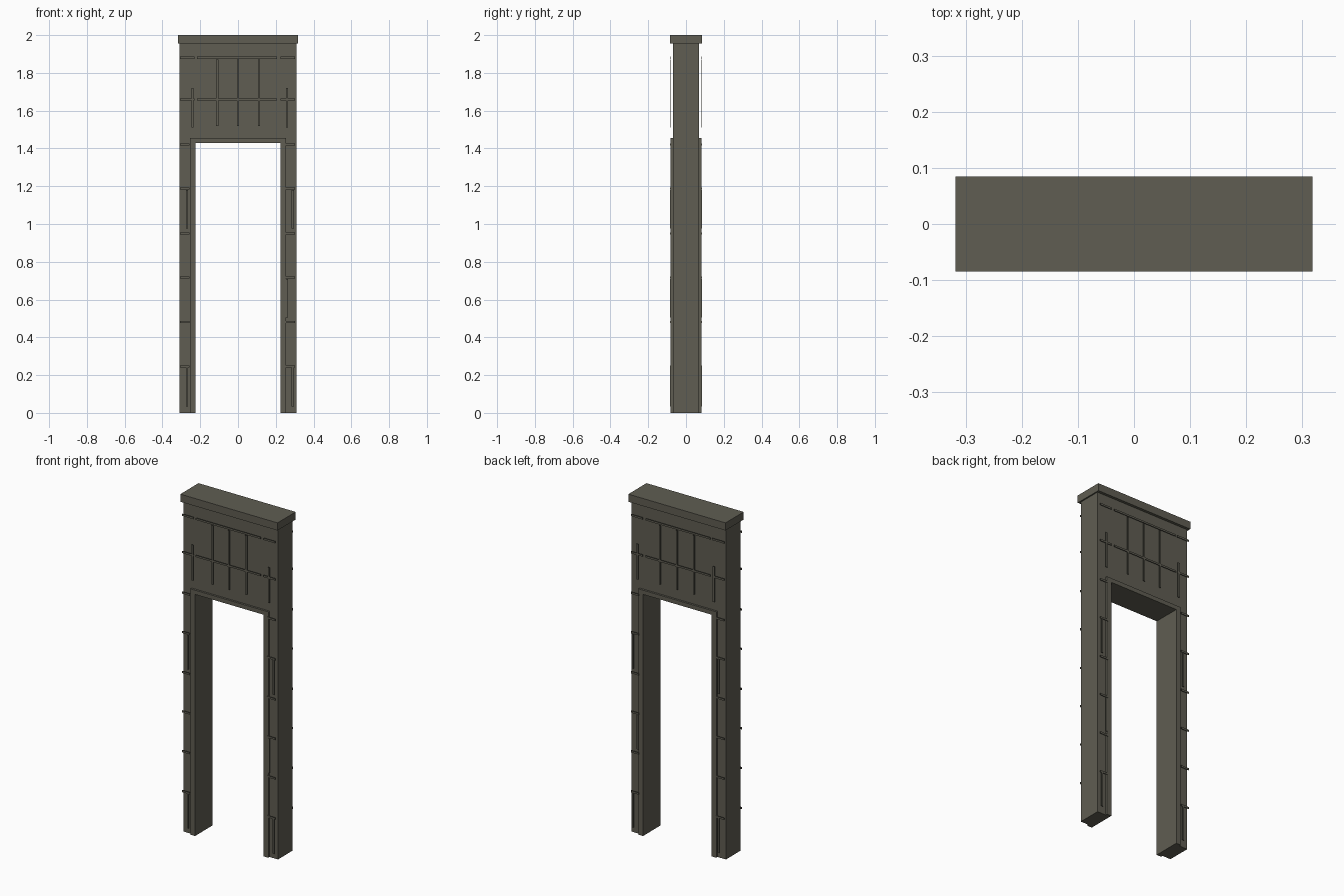
import bpy, bmesh

if "Cube" in bpy.data.objects:
    bpy.data.objects.remove(bpy.data.objects["Cube"])

stone = bpy.data.materials.new("dark_grey_stone")
stone.diffuse_color = (0.115, 0.11, 0.085, 1)
stone.use_nodes = True
stone.node_tree.nodes["Principled BSDF"].inputs["Base Color"].default_value = stone.diffuse_color


def finish(name, bm):
    bmesh.ops.recalc_face_normals(bm, faces=bm.faces)
    me = bpy.data.meshes.new(name)
    bm.to_mesh(me)
    bm.free()
    me.materials.append(stone)
    ob = bpy.data.objects.new(name, me)
    bpy.context.collection.objects.link(ob)
    return ob


def add_box(bm, x0, x1, y0, y1, z0, z1):
    vs = bmesh.ops.create_cube(bm, size=1)["verts"]
    for v in vs:
        v.co.x = x1 if v.co.x > 0 else x0
        v.co.y = y1 if v.co.y > 0 else y0
        v.co.z = z1 if v.co.z > 0 else z0


def arch(name, inner, inner_z, outer, outer_z, half_depth):
    """Square doorway outline pushed through the wall depth."""
    pts = [(-outer, 0), (-inner, 0), (-inner, inner_z), (inner, inner_z),
           (inner, 0), (outer, 0), (outer, outer_z), (-outer, outer_z)]
    bm = bmesh.new()
    face = bm.faces.new([bm.verts.new((x, -half_depth, z)) for x, z in pts])
    ext = bmesh.ops.extrude_face_region(bm, geom=[face])["geom"]
    new = [g for g in ext if isinstance(g, bmesh.types.BMVert)]
    bmesh.ops.translate(bm, vec=(0, 2 * half_depth, 0), verts=new)
    return finish(name, bm)


# Wall, door trim and top cap
arch("wall", 0.255, 1.455, 0.31, 1.96, 0.069)
arch("door_trim", 0.225, 1.43, 0.255, 1.455, 0.081)
bm = bmesh.new()
add_box(bm, -0.318, 0.318, -0.085, 0.085, 1.955, 2.0)
finish("cap", bm)

# Thin mortar strips: (x0, x1, z) across, (x, z0, z1) upright
across = [(a, b, z) for z in (1.88, 1.66)
          for a, b in ((-0.308, -0.23), (-0.218, 0.206), (0.224, 0.302))]
across += [(a, b, z) for z in (1.42, 1.187, 0.95, 0.717, 0.482, 0.245)
           for a, b in ((-0.308, -0.256), (0.25, 0.302))]
upright = [(x, 1.52, 1.87) for x in (-0.11, 0, 0.112)]
upright += [(x, 1.51, 1.72) for x in (-0.24, 0.26)]
upright += [(x, z, z + 0.205) for x, z in
            ((-0.27, 0.975), (-0.27, 0.035), (0.29, 0.975),
             (0.26, 0.505), (0.29, 0.035))]
W = 0.0055
for side, y0, y1 in (("front", -0.085, -0.081), ("back", 0.081, 0.085)):
    bm = bmesh.new()
    for a, b, z in across:
        add_box(bm, a, b, y0, y1, z - W, z + W)
    for x, a, b in upright:
        add_box(bm, x - W, x + W, y0, y1, a, b)
    finish(side + "_mortar_strips", bm)
